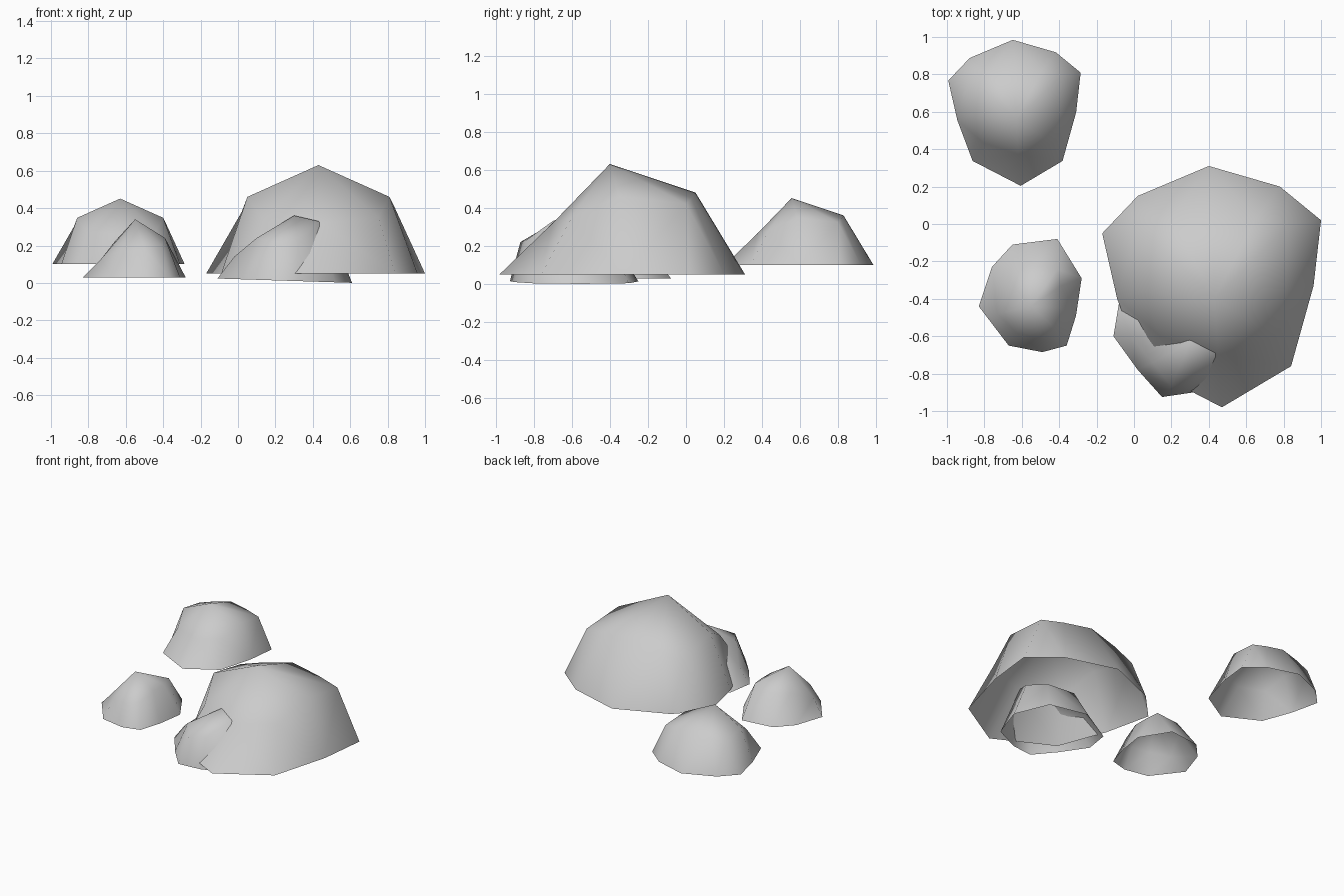
import bpy
import bmesh
from mathutils import Vector

old_cube = bpy.data.objects.get("Cube")
if old_cube:
    bpy.data.objects.remove(old_cube, do_unlink=True)

# One plain stone colour
stone = bpy.data.materials.new("stone_grey")
stone.use_nodes = True
stone_colour = (0.6, 0.6, 0.6, 1)
stone.diffuse_color = stone_colour
stone.node_tree.nodes["Principled BSDF"].inputs["Base Color"].default_value = stone_colour


def build_rock(name, outline, shoulder, peak, ground, tilt=0.0):
    """Open shell: a ground outline, a shoulder ring and a peak."""
    bm = bmesh.new()
    bottom = [bm.verts.new((x, y, ground + tilt * x)) for x, y in outline]
    middle = [bm.verts.new(point) for point in shoulder]
    top = bm.verts.new(peak)
    count = len(bottom)
    for i in range(count):
        j = (i + 1) % count
        bm.faces.new((bottom[i], bottom[j], middle[j], middle[i]))
        bm.faces.new((middle[i], middle[j], top))
    bmesh.ops.triangulate(bm, faces=[f for f in bm.faces if len(f.verts) == 4])
    bmesh.ops.recalc_face_normals(bm, faces=bm.faces)
    # An open shell must face outward, so check against the peak
    bm.normal_update()
    if sum(f.normal.z for f in top.link_faces) < 0:
        bmesh.ops.reverse_faces(bm, faces=bm.faces)
    for face in bm.faces:
        face.smooth = True
    mesh = bpy.data.meshes.new(name)
    bm.to_mesh(mesh)
    bm.free()
    mesh.materials.append(stone)
    rock = bpy.data.objects.new(name, mesh)
    bpy.context.collection.objects.link(rock)
    return rock


# Large rock, listed from its front point round to the right
large_rock = build_rock(
    "large_rock",
    outline=[(.47, -.98), (.84, -.76), (.96, -.33), (1, .02), (.78, .2),
             (.4, .31), (.02, .15), (-.17, -.05), (-.09, -.4), (.045, -.76)],
    shoulder=[(.45, -.7, .32), (.75, -.6, .35), (.81, -.35, .46), (.83, 0, .42),
              (.65, .03, .45), (.42, .05, .48), (.2, .03, .43), (.02, 0, .38),
              (.05, -.36, .46), (.14, -.6, .33)],
    peak=(.43, -.4, .63), ground=.05)

# Back rock is a smaller copy of the large one
back_rock = large_rock.copy()
back_rock.data = large_rock.data.copy()
back_rock.name = "back_rock"
bpy.context.collection.objects.link(back_rock)
size = 0.605
old_centre = Vector((.43, -.4, .05))
new_centre = Vector((-.63, .555, .1))
for vert in back_rock.data.vertices:
    vert.co = (vert.co - old_centre) * size + new_centre

# Small free-standing rock
build_rock(
    "small_rock",
    outline=[(-.49, -.685), (-.36, -.65), (-.31, -.49), (-.28, -.29), (-.41, -.08),
             (-.65, -.11), (-.76, -.23), (-.83, -.44), (-.67, -.65)],
    shoulder=[(-.5, -.62, .18), (-.41, -.57, .2), (-.39, -.45, .24), (-.39, -.33, .24),
              (-.41, -.24, .25), (-.57, -.22, .22), (-.66, -.3, .22),
              (-.73, -.48, .13), (-.63, -.58, .17)],
    peak=(-.55, -.44, .34), ground=.03)

# Rock half buried in the front of the large one
build_rock(
    "buried_rock",
    outline=[(.15, -.925), (.32, -.9), (.52, -.8), (.61, -.55), (.5, -.3),
             (.2, -.25), (-.08, -.42), (-.11, -.6), (.02, -.78)],
    shoulder=[(.2, -.87, .22), (.32, -.84, .23), (.43, -.7, .33), (.5, -.55, .27),
              (.42, -.42, .25), (.2, -.4, .25), (.04, -.48, .19),
              (-.02, -.6, .14), (.1, -.74, .24)],
    peak=(.3, -.63, .36), ground=.02, tilt=-.032)
